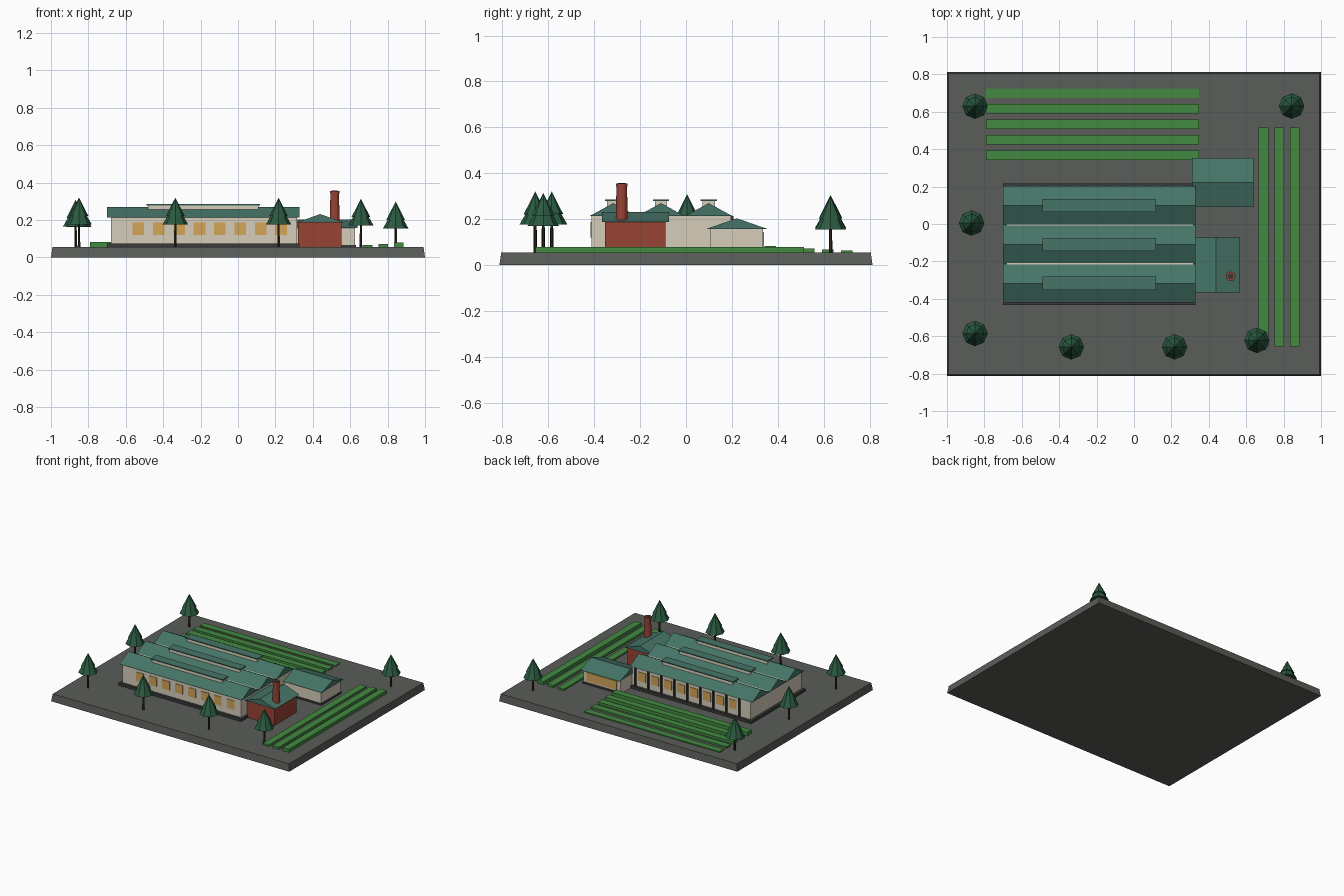
import bpy
import bmesh
from mathutils import Matrix, Vector

if "Cube" in bpy.data.objects:
    bpy.data.objects.remove(bpy.data.objects["Cube"])


def material(name, hex_code):
    srgb = [int(hex_code[i:i + 2], 16) / 255 for i in (0, 2, 4)]
    lin = [c / 12.92 if c < 0.04 else ((c + 0.055) / 1.055) ** 2.4 for c in srgb]
    m = bpy.data.materials.new(name)
    m.use_nodes = True
    m.diffuse_color = (*lin, 1)
    m.node_tree.nodes["Principled BSDF"].inputs["Base Color"].default_value = (*lin, 1)
    return m


GROUND = material("ground grey", "5a5d58")
DARK = material("dark grey", "3a3a3a")
CREAM = material("cream wall", "d6cebb")
ROOF = material("teal roof", "467568")
BRICK = material("red brick", "994335")
GOLD = material("gold window", "d3a658")
CROP = material("crop green", "438a40")
PINE = material("pine green", "2a5a40")
BARK = material("dark bark", "33291f")


def finish(name, bm, *mats):
    bmesh.ops.recalc_face_normals(bm, faces=bm.faces)
    mesh = bpy.data.meshes.new(name)
    bm.to_mesh(mesh)
    bm.free()
    for m in mats:
        mesh.materials.append(m)
    ob = bpy.data.objects.new(name, mesh)
    bpy.context.collection.objects.link(ob)
    return ob


def box(name, x, y, z, mat, taper=0):
    """Box from (low, high) ranges; taper pulls the top edges inward."""
    bm = bmesh.new()
    bmesh.ops.create_cube(bm, size=1)
    for v in bm.verts:
        s = Vector((v.co.x * 2, v.co.y * 2, 0))
        v.co = [r[0] + (r[1] - r[0]) * (c + 0.5) for r, c in zip((x, y, z), v.co)]
        if v.co.z > z[0]:
            v.co -= s * taper
    return finish(name, bm, mat)


def gable(name, x, y, z, along, mat):
    """Solid gable prism with its ridge along the given axis (0 = x, 1 = y)."""
    bm = bmesh.new()
    span, run = (y, x) if along == 0 else (x, y)
    profile = [(span[0], z[0]), (span[1], z[0]), (sum(span) / 2, z[1])]
    pts = [(run[0], a, h) if along == 0 else (a, run[0], h) for a, h in profile]
    face = bm.faces.new([bm.verts.new(p) for p in pts])
    ext = bmesh.ops.extrude_face_region(bm, geom=[face])
    move = Vector((0, 0, 0))
    move[along] = run[1] - run[0]
    bmesh.ops.translate(bm, vec=move,
                        verts=[g for g in ext["geom"] if isinstance(g, bmesh.types.BMVert)])
    return finish(name, bm, mat)


def add_cone(bm, r1, r2, z1, z2, sides):
    made = bmesh.ops.create_cone(bm, cap_ends=True, segments=sides, radius1=r1, radius2=r2,
                                 depth=z2 - z1,
                                 matrix=Matrix.Translation((0, 0, (z1 + z2) / 2)))
    return {f for v in made["verts"] for f in v.link_faces}


G = 0.055  # ground level

# Ground slab
box("ground_slab", (-1, 1), (-0.813, 0.813), (0, G), GROUND, 0.008)

# Main hall: plinth, walls and three roof bays with ridge monitors
box("hall_plinth", (-0.7, 0.33), (-0.432, 0.217), (G, 0.075), DARK)
box("hall_walls", (-0.68, 0.315), (-0.412, 0.197), (G, 0.215), CREAM)
for i, ridge in enumerate((-0.317, -0.109, 0.099), 1):
    gable(f"hall_roof_{i}", (-0.7, 0.328), (ridge - 0.104, ridge + 0.104), (0.213, 0.27), 0, ROOF)
    box(f"roof_monitor_{i}", (-0.48, 0.11), (ridge - 0.027, ridge + 0.027), (0.24, 0.28), CREAM)
    box(f"monitor_cap_{i}", (-0.488, 0.118), (ridge - 0.035, ridge + 0.035), (0.279, 0.286), ROOF)

# Hall windows on both long walls, with posts between the rear bays
PITCH = 0.109
for i in range(8):
    x = -0.533 + i * PITCH
    for side, y in (("front", -0.412), ("back", 0.197)):
        box(f"{side}_window_{i + 1}", (x - 0.031, x + 0.031), (y - 0.004, y + 0.004),
            (0.12, 0.187), GOLD)
for i in range(9):
    x = -0.533 + (i - 0.5) * PITCH
    box(f"back_post_{i + 1}", (x - 0.007, x + 0.007), (0.195, 0.207), (0.075, 0.214), DARK)

# Brick boiler house with chimney
box("boiler_house_walls", (0.32, 0.553), (-0.352, -0.09), (G, 0.19), BRICK)
gable("boiler_house_roof", (0.312, 0.567), (-0.365, -0.073), (0.187, 0.232), 1, ROOF)
bm = bmesh.new()
add_cone(bm, 0.029, 0.023, G, 0.345, 12)
add_cone(bm, 0.026, 0.026, 0.343, 0.356, 12)
flue = add_cone(bm, 0.016, 0.016, 0.35, 0.358, 12)
for f in flue:
    f.material_index = 1
chimney = finish("chimney", bm, BRICK, DARK)
chimney.location = (0.517, -0.28, 0)

# Rear annex with a wide window
box("annex_plinth", (0.32, 0.63), (0.1, 0.34), (G, 0.068), DARK)
box("annex_walls", (0.315, 0.625), (0.105, 0.335), (G, 0.16), CREAM)
gable("annex_roof", (0.31, 0.64), (0.09, 0.353), (0.158, 0.204), 0, ROOF)
box("annex_window", (0.345, 0.6), (0.332, 0.339), (0.08, 0.145), GOLD)

# Crop rows behind the hall and along its left side
for i in range(5):
    y = 0.368 + i * 0.083
    box(f"back_crop_row_{i + 1}", (-0.79, 0.347), (y - 0.025, y + 0.025),
        (G - 0.005, 0.083 - i * 0.005), CROP)
for i in range(3):
    x = 0.692 + i * 0.084
    box(f"side_crop_row_{i + 1}", (x - 0.026, x + 0.026), (-0.655, 0.515),
        (G - 0.005, 0.067 + i * 0.006), CROP)

# Pine trees: a thin trunk and two tiers of foliage
TREES = [(-0.85, 0.63, 0.305), (0.843, 0.63, 0.299), (-0.868, 0.005, 0.308), (-0.85, -0.585, 0.32),
         (-0.335, -0.657, 0.32), (0.217, -0.657, 0.319), (0.657, -0.622, 0.314)]
for i, (x, y, top) in enumerate(TREES, 1):
    bm = bmesh.new()
    add_cone(bm, 0.008, 0.006, G, 0.2, 6)
    for tier in ((0.068, 0.012, top - 0.143, top - 0.045), (0.05, 0, top - 0.098, top)):
        for f in add_cone(bm, *tier, 8):
            f.material_index = 1
    tree = finish(f"pine_tree_{i}", bm, BARK, PINE)
    tree.location = (x, y, 0)
